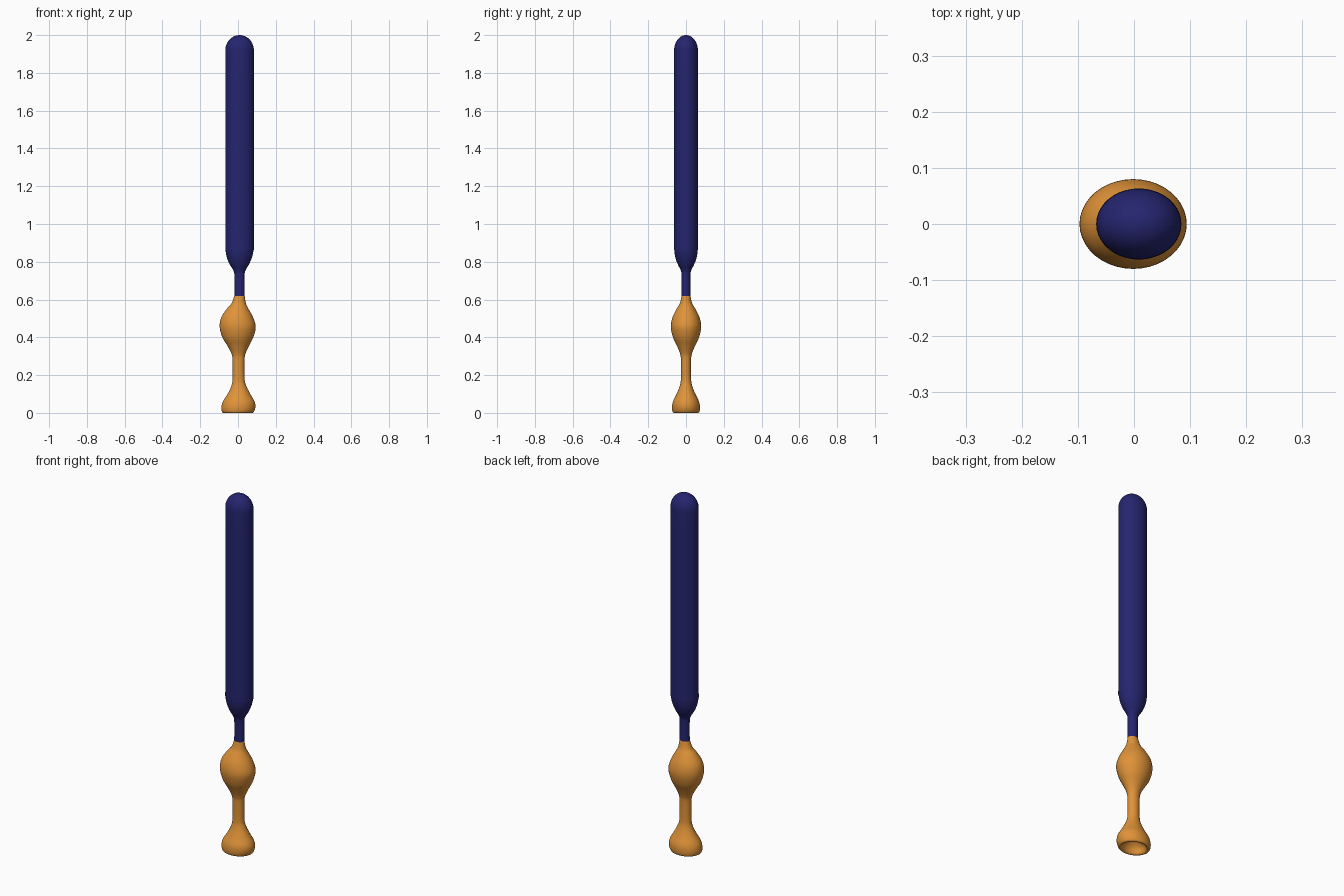
import bpy, bmesh, math

if "Cube" in bpy.data.objects:
    bpy.data.objects.remove(bpy.data.objects["Cube"])

SIDES = 40
STEPS = 5


def material(name, rgb):
    m = bpy.data.materials.new(name)
    m.diffuse_color = (*rgb, 1)
    m.use_nodes = True
    m.node_tree.nodes["Principled BSDF"].inputs["Base Color"].default_value = m.diffuse_color
    return m


def smooth_profile(keys):
    """Catmull-Rom through (z, left, right, depth) sections."""
    out = []
    for i in range(len(keys) - 1):
        p0, p1 = keys[max(i - 1, 0)], keys[i]
        p2, p3 = keys[i + 1], keys[min(i + 2, len(keys) - 1)]
        for s in range(STEPS):
            t = s / STEPS
            out.append([0.5 * (2 * b + (c - a) * t + (2 * a - 5 * b + 4 * c - d) * t * t
                               + (3 * b - a - 3 * c + d) * t ** 3)
                        for a, b, c, d in zip(p0, p1, p2, p3)])
    out.append(list(keys[-1]))
    return out


def loft(name, sections, mat):
    """Skin elliptical rings and close both ends."""
    bm = bmesh.new()
    rings = []
    for z, left, right, ry in sections:
        cx, rx = (left + right) / 2, (right - left) / 2
        rings.append([bm.verts.new((cx + rx * math.cos(a), ry * math.sin(a), z))
                      for a in (2 * math.pi * k / SIDES for k in range(SIDES))])
    for lo, hi in zip(rings, rings[1:]):
        for k in range(SIDES):
            n = (k + 1) % SIDES
            bm.faces.new((lo[k], lo[n], hi[n], hi[k]))
    bm.faces.new(rings[0][::-1])
    bm.faces.new(rings[-1])
    bmesh.ops.recalc_face_normals(bm, faces=bm.faces)
    me = bpy.data.meshes.new(name)
    bm.to_mesh(me)
    bm.free()
    me.materials.append(mat)
    ob = bpy.data.objects.new(name, me)
    bpy.context.collection.objects.link(ob)
    bpy.ops.object.select_all(action='DESELECT')
    ob.select_set(True)
    bpy.context.view_layer.objects.active = ob
    bpy.ops.object.shade_smooth_by_angle(angle=math.radians(50))
    return ob


navy = material("navy", (0.018, 0.018, 0.16))
orange = material("orange", (0.74, 0.29, 0.04))

# Handle: dished underside, flared foot, slim stem, swollen grip
handle = [
    (0.055, -0.006, 0.006, 0.005),
    (0.050, -0.030, 0.030, 0.025),
    (0.030, -0.055, 0.055, 0.044),
    (0.006, -0.066, 0.064, 0.054),
    (0.000, -0.076, 0.074, 0.063),
    (0.006, -0.085, 0.084, 0.071),
    (0.030, -0.088, 0.092, 0.074),
    (0.060, -0.080, 0.088, 0.069),
    (0.100, -0.055, 0.065, 0.050),
    (0.140, -0.036, 0.045, 0.034),
    (0.180, -0.029, 0.035, 0.027),
    (0.280, -0.029, 0.035, 0.027),
    (0.315, -0.035, 0.040, 0.032),
    (0.355, -0.056, 0.058, 0.048),
    (0.400, -0.083, 0.081, 0.069),
    (0.455, -0.097, 0.094, 0.080),
    (0.505, -0.089, 0.080, 0.072),
    (0.550, -0.060, 0.056, 0.050),
    (0.580, -0.034, 0.042, 0.033),
    (0.620, -0.020, 0.035, 0.023),
]
loft("handle", smooth_profile(handle), orange)

# Blade: thin shank, shoulder, long straight body
blade = [
    (0.620, -0.019, 0.035, 0.023),
    (0.725, -0.019, 0.035, 0.023),
    (0.755, -0.025, 0.040, 0.028),
    (0.790, -0.046, 0.060, 0.045),
    (0.830, -0.061, 0.076, 0.058),
    (0.880, -0.067, 0.084, 0.063),
    (0.960, -0.067, 0.084, 0.063),
    (1.920, -0.067, 0.084, 0.063),
]
sections = smooth_profile(blade)
# Rounded tip
for i in range(1, 13):
    a = math.pi / 2 * i / 12.3
    f = math.cos(a)
    sections.append([1.92 + 0.08 * math.sin(a), 0.0085 - 0.0755 * f,
                     0.0085 + 0.0755 * f, 0.063 * f])
loft("blade", sections, navy)
